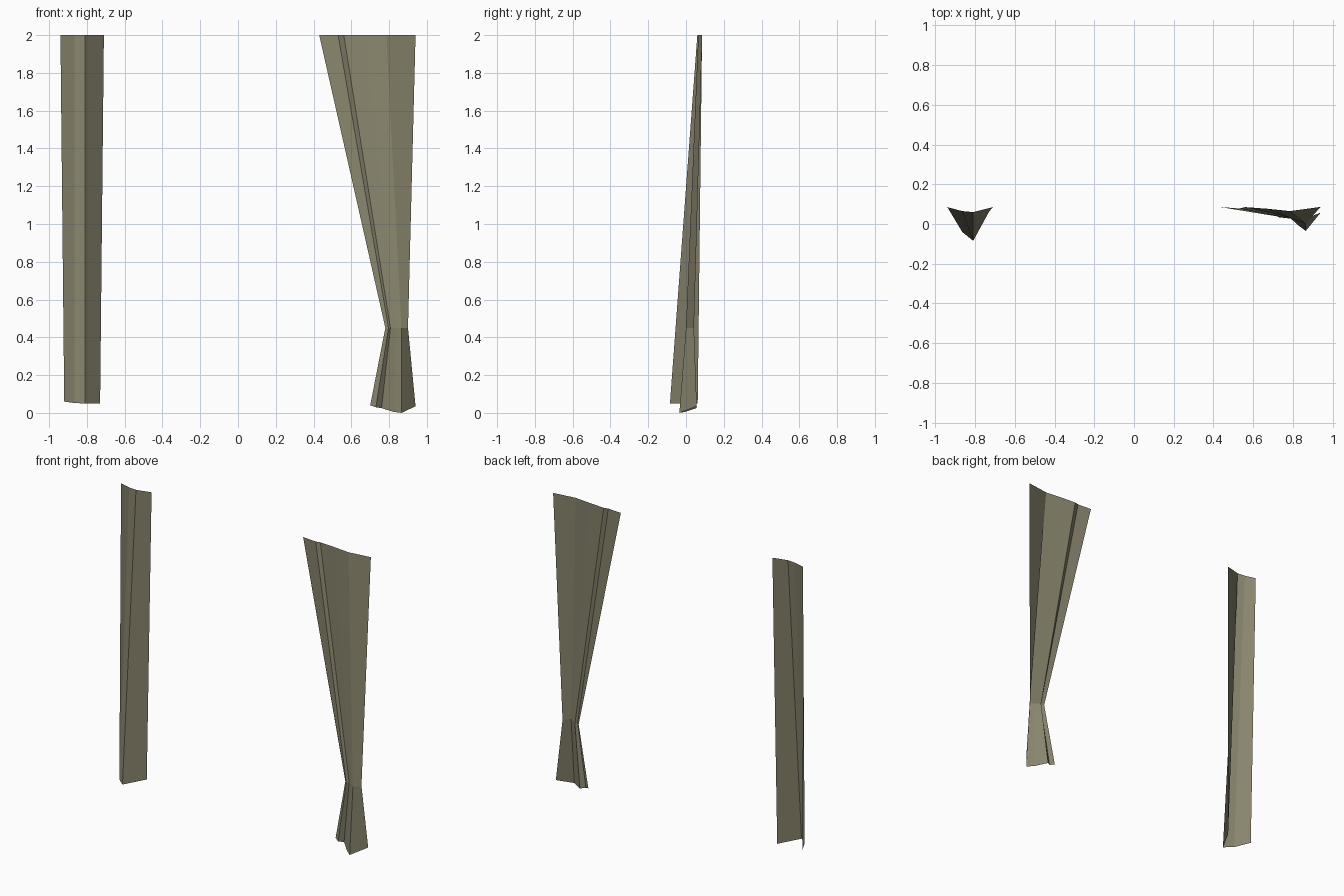
import bpy
import bmesh

cube = bpy.data.objects.get("Cube")
if cube:
    bpy.data.objects.remove(cube, do_unlink=True)

# One muted olive cloth colour
cloth = bpy.data.materials.new("olive_cloth")
cloth.use_nodes = True
colour = (0.25, 0.235, 0.155, 1)
cloth.diffuse_color = colour
shader = cloth.node_tree.nodes["Principled BSDF"]
shader.inputs["Base Color"].default_value = colour
shader.inputs["Roughness"].default_value = 0.9


def drape(name, rows):
    """Join pleated cross-sections into a flat-shaded sheet of cloth."""
    bm = bmesh.new()
    grid = [[bm.verts.new(p) for p in row] for row in rows]
    for upper, lower in zip(grid, grid[1:]):
        for i in range(len(upper) - 1):
            bm.faces.new((upper[i], lower[i], lower[i + 1], upper[i + 1]))
    mesh = bpy.data.meshes.new(name)
    bm.to_mesh(mesh)
    bm.free()
    mesh.materials.append(cloth)
    obj = bpy.data.objects.new(name, mesh)
    bpy.context.collection.objects.link(obj)
    return obj


def level(z, points):
    return [(x, y, z) for x, y in points]


# Narrow curtain hanging straight, flaring forward at the hem
drape("straight_curtain", [
    level(2, [(-.94, .085), (-.865, .065), (-.81, .06), (-.71, .085)]),
    [(-.92, .06, .06), (-.865, -.04, .052), (-.81, -.085, .05), (-.73, .062, .05)],
])

# Wide curtain gathered at a tie, then spreading to a ragged hem
drape("gathered_curtain", [
    level(2, [(.43, .086), (.53, .078), (.56, .085),
              (.67, .077), (.785, .065), (.94, .086)]),
    level(.45, [(.78, .04), (.797, .026), (.807, .042),
                (.837, .02), (.865, 0), (.9, .042)]),
    [(.70, .05, .04), (.73, .034, .03), (.76, .055, .025),
     (.825, -.005, .005), (.865, -.035, 0), (.94, .057, .035)],
])
